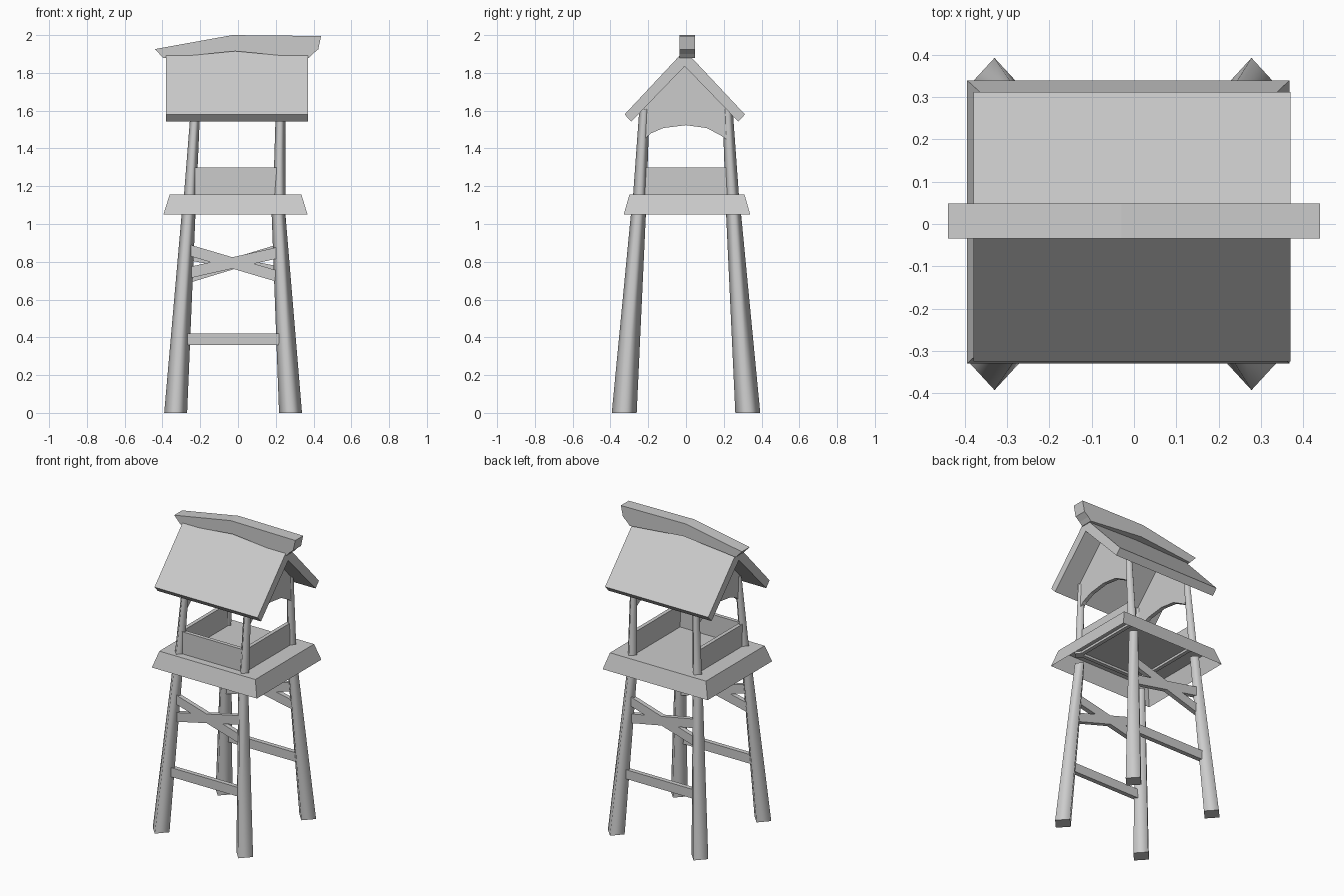
import bpy, bmesh
from mathutils import Vector, Matrix

cube = bpy.data.objects.get("Cube")
if cube:
    bpy.data.objects.remove(cube, do_unlink=True)

grey = bpy.data.materials.new("plain grey")
grey.use_nodes = True
grey.diffuse_color = (0.6, 0.6, 0.6, 1)
grey.node_tree.nodes["Principled BSDF"].inputs["Base Color"].default_value = (0.6, 0.6, 0.6, 1)


def finish(name, bm):
    bmesh.ops.recalc_face_normals(bm, faces=bm.faces)
    mesh = bpy.data.meshes.new(name)
    bm.to_mesh(mesh)
    bm.free()
    mesh.materials.append(grey)
    obj = bpy.data.objects.new(name, mesh)
    bpy.context.collection.objects.link(obj)
    return obj


def prism(name, outline, axis, centre, depth):
    """Extrude a 2D outline: (x, z) along y, or (y, z) along x."""
    bm = bmesh.new()
    a = centre - depth / 2
    place = (lambda u, z: (a, u, z)) if axis == "x" else (lambda u, z: (u, a, z))
    face = bm.faces.new([bm.verts.new(place(u, z)) for u, z in outline])
    new = bmesh.ops.extrude_face_region(bm, geom=[face])["geom"]
    step = (depth, 0, 0) if axis == "x" else (0, depth, 0)
    bmesh.ops.translate(bm, vec=step, verts=[v for v in new if isinstance(v, bmesh.types.BMVert)])
    return finish(name, bm)


def pole(name, low, high, r_low, r_high):
    """Tapered four-sided pole, smooth sides and crisp flat ends."""
    bm = bmesh.new()
    rings = []
    for c, r in ((low, r_low), (high, r_high)):
        corners = ((r * 0.92, 0), (0, r), (-r * 0.92, 0), (0, -r))
        rings.append([bm.verts.new((c[0] + x, c[1] + y, c[2])) for x, y in corners])
    for i in range(4):
        j = (i + 1) % 4
        side = bm.faces.new((rings[0][i], rings[0][j], rings[1][j], rings[1][i]))
        side.smooth = True
    for ring in rings:
        cap = bm.faces.new(ring)
        for e in cap.edges:
            e.smooth = False
    return finish(name, bm)


def plank(name, start, end, y, height, depth=0.03):
    """Straight board in the xz plane between two points."""
    h = height / 2
    (x0, z0), (x1, z1) = start, end
    prism(name, [(x0, z0 - h), (x1, z1 - h), (x1, z1 + h), (x0, z0 + h)], "y", y, depth)


# Legs below the platform and posts above it
for sx, side in ((-1, "right"), (1, "left")):
    foot_x, knee_x, top_x = (-0.33, -0.26, -0.225) if sx < 0 else (0.278, 0.213, 0.225)
    for sy, end in ((-1, "front"), (1, "back")):
        pole(f"{end}_{side}_leg", (foot_x, sy * 0.327, 0), (knee_x, sy * 0.25, 1.08), 0.066, 0.039)
        pole(f"{end}_{side}_post", (knee_x + 0.006, sy * 0.245, 1.14), (top_x, sy * 0.22, 1.61), 0.036, 0.027)

# Rungs and crossed braces on front and back
for sy, end in ((-1, "front"), (1, "back")):
    plank(f"{end}_rung", (-0.3, 0.39), (0.25, 0.39), sy * 0.299, 0.06)
    falling = ((-0.27, 0.865), (0.22, 0.72))
    rising = ((-0.27, 0.74), (0.22, 0.85))
    if sy > 0:
        falling = ((-0.27, 0.84), (0.22, 0.745))
        rising = ((-0.27, 0.715), (0.22, 0.865))
    plank(f"{end}_brace_falling", *falling, sy * 0.268, 0.06)
    plank(f"{end}_brace_rising", *rising, sy * 0.268, 0.06)

# Platform: flared skirt with a floor, hollow underneath
bm = bmesh.new()
low = [bm.verts.new(p) for p in ((-0.395, -0.33, 1.05), (0.368, -0.33, 1.05),
                                 (0.368, 0.34, 1.05), (-0.395, 0.34, 1.05))]
top = [bm.verts.new(p) for p in ((-0.362, -0.3, 1.155), (0.336, -0.3, 1.155),
                                 (0.336, 0.31, 1.155), (-0.362, 0.31, 1.155))]
bm.faces.new(top)
for i in range(4):
    j = (i + 1) % 4
    bm.faces.new((low[i], low[j], top[j], top[i]))
finish("platform", bm)

# Low walls on the front and both ends, back left open
plank("front_wall", (-0.245, 1.22), (0.215, 1.22), -0.24, 0.16, 0.025)
for x, side in ((-0.245, "right"), (0.215, "left")):
    prism(f"{side}_wall", [(-0.24, 1.14), (0.24, 1.14), (0.24, 1.3), (-0.24, 1.3)], "x", x, 0.025)

# Arched gable panels
arch = [(-0.22, 1.45), (-0.185, 1.48), (-0.12, 1.508), (0, 1.523),
        (0.11, 1.508), (0.185, 1.468), (0.22, 1.445)]
for x, side in ((-0.225, "right"), (0.225, "left")):
    prism(f"{side}_gable", arch + [(0.22, 1.62), (-0.005, 1.85), (-0.22, 1.62)], "x", x, 0.025)

# Pitched roof
prism("roof", [(-0.325, 1.58), (-0.29, 1.542), (-0.007, 1.835), (0.277, 1.542),
               (0.312, 1.58), (-0.007, 1.92)], "x", -0.005, 0.75)

# Crooked ridge beam
prism("ridge_beam", [(-0.44, 1.926), (-0.395, 1.878), (-0.015, 1.915), (0.375, 1.878),
                     (0.395, 1.9), (0.425, 1.925), (0.44, 1.995), (-0.03, 2.0)], "y", 0.007, 0.082)
